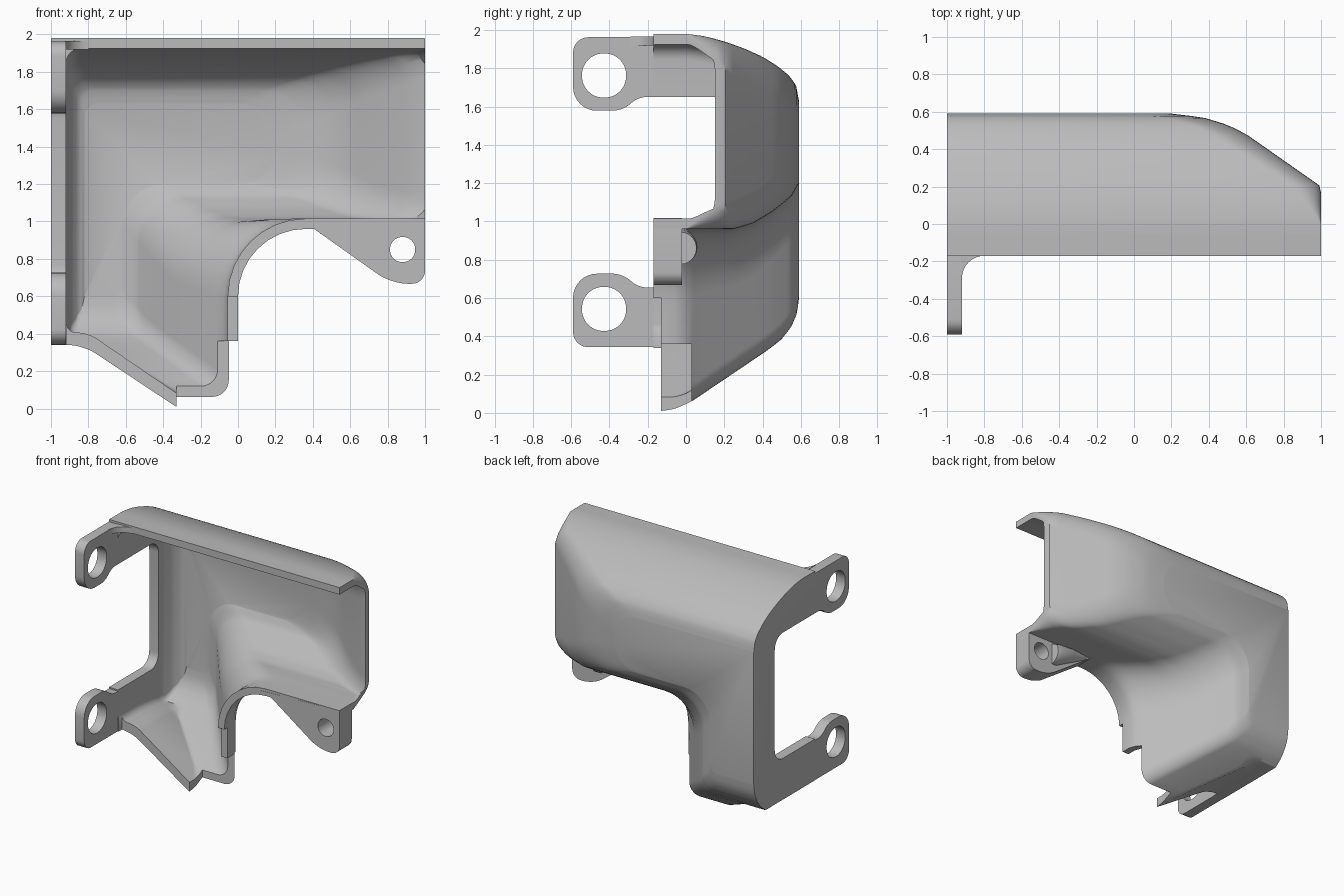
import bpy, bmesh, math
from mathutils import Vector

if "Cube" in bpy.data.objects:
    bpy.data.objects.remove(bpy.data.objects["Cube"], do_unlink=True)

mat = bpy.data.materials.new("plain_grey")
mat.use_nodes = True
mat.diffuse_color = (0.5, 0.5, 0.5, 1)
mat.node_tree.nodes["Principled BSDF"].inputs["Base Color"].default_value = (0.5, 0.5, 0.5, 1)


def interp(table, v):
    """Piecewise linear lookup."""
    if v <= table[0][0]:
        return table[0][1]
    for (a, p), (b, q) in zip(table, table[1:]):
        if v <= b:
            return p + (q - p) * (v - a) / (b - a)
    return table[-1][1]


def rounded(corners, seg=8):
    """Polygon from (u, v, radius) corners, each turned into seg + 1 points."""
    pts = [Vector(c[:2]) for c in corners]
    out = []
    for i, c in enumerate(pts):
        to_a, to_b = pts[i - 1] - c, pts[(i + 1) % len(pts)] - c
        r = min(max(corners[i][2], 0.003), 0.48 * to_a.length, 0.48 * to_b.length)
        a, b = to_a.normalized() * r, to_b.normalized() * r
        for k in range(seg + 1):
            t = k / seg
            s = 1 - t
            out.append(c + a * (s**3 + 3 * s * s * t * 0.45) + b * (t**3 + 3 * s * t * t * 0.45))
    return out


def loft(name, rings):
    """Closed solid through rings with equal point counts."""
    bm = bmesh.new()
    rows = [[bm.verts.new(p) for p in ring] for ring in rings]
    n = len(rows[0])
    for lo, hi in zip(rows, rows[1:]):
        for i in range(n):
            j = (i + 1) % n
            bm.faces.new((lo[i], lo[j], hi[j], hi[i]))
    bm.faces.new(rows[0])
    bm.faces.new(rows[-1])
    bmesh.ops.recalc_face_normals(bm, faces=bm.faces)
    me = bpy.data.meshes.new(name)
    bm.to_mesh(me)
    bm.free()
    me.materials.append(mat)
    ob = bpy.data.objects.new(name, me)
    bpy.context.scene.collection.objects.link(ob)
    return ob


def prism(name, corners, axis, lo, hi, seg=8):
    """Rounded outline pushed along x (outline in y, z), y (x, z) or z (x, y)."""
    def place(p, d):
        return {"x": (d, p.x, p.y), "y": (p.x, d, p.y), "z": (p.x, p.y, d)}[axis]
    outline = rounded(corners, seg)
    return loft(name, [[place(p, d) for p in outline] for d in (lo, hi)])


def box(u0, u1, v0, v1, r=0.0):
    return [(u0, v0, r), (u1, v0, r), (u1, v1, r), (u0, v1, r)]


def cut(ob, cutter):
    mod = ob.modifiers.new("cut", "BOOLEAN")
    mod.operation, mod.solver, mod.object = "DIFFERENCE", "EXACT", cutter
    bpy.context.view_layer.objects.active = ob
    bpy.ops.object.modifier_apply(modifier=mod.name)
    bpy.data.objects.remove(cutter, do_unlink=True)


def smooth(ob):
    bpy.ops.object.select_all(action="DESELECT")
    ob.select_set(True)
    bpy.context.view_layer.objects.active = ob
    bpy.ops.object.shade_smooth_by_angle(angle=math.radians(32))


# Cover outline limits as functions of depth y
BACK, WALL = 0.59, 0.055
TOP = [(0, 1.98), (0.1, 1.967), (0.2, 1.94), (0.3, 1.905), (0.4, 1.86), (0.48, 1.81),
       (0.54, 1.76), (0.575, 1.71), (BACK, 1.63)]
END = [(0.2, 1.0), (0.48, 0.6), (0.53, 0.5), (0.57, 0.37), (BACK, 0.2)]
END_IN = [(0.17, 1.07)] + END
UNDER = [(0.25, 0.96), (0.35, 0.99), (0.45, 1.05), (0.55, 1.13), (BACK, 1.2)]
LEG_SIDE = [(-0.04, 0), (0, -0.02), (0.03, -0.05), (0.45, -0.43), (0.55, -0.53), (BACK, -0.62)]
LEG_BASE = [(-0.13, 0), (-0.06, 0.02), (0.03, 0.06), (0.43, 0.33), (0.5, 0.385),
            (0.55, 0.45), (0.58, 0.52), (BACK, 0.6)]
END_ROUND = [(0.0, 0.0), (0.2, 0.15), (BACK, 0.2)]
ARCH = [(0.0, 0.36), (BACK, 0.22)]
SIDE_IN = [(0.42, -0.92), (0.52, -0.89), (0.57, -0.855), (BACK, -0.82)]


def ring(y, inner):
    s = math.pi / 2 * min(max(y / BACK, 0), 1)
    inset = WALL * math.cos(s) if inner else 0
    side = interp(SIDE_IN, y) if inner else -1
    corner = 0.08 if inner else 0.0
    top = interp(TOP, y) - inset
    end = interp(END_IN if inner else END, y) - inset
    under = interp(UNDER, y) + inset
    leg = interp(LEG_SIDE, y) - inset
    base = interp(LEG_BASE, y)
    heel = max(base, 0.34)
    toe = max(-0.83 + (0.34 - base) * 1.51, -0.75)
    er = interp(END_ROUND, y)
    outline = rounded([(side, top, corner), (end, top, er), (end, under, er),
                       (leg, under, interp(ARCH, y) + inset), (leg, base + inset, 0.09),
                       (toe + inset * 0.5, base + inset, 0.03),
                       (-0.83 + inset * 0.5, heel + inset * 1.2, 0.08),
                       (side, heel + inset * 1.2, corner)])
    depth = y - WALL * math.sin(s) if inner else y
    return [(p.x, depth, p.y) for p in outline]


levels = [-0.13, -0.06, 0] + [BACK * math.sin(math.pi / 2 * k / 22) for k in range(1, 23)]
cover = loft("cover_shell", [ring(y, False) for y in [-0.17] + levels])
cut(cover, loft("hollow", [ring(y, True) for y in [-0.3] + levels]))

# Side opening, stepped leg front and lower notch
cut(cover, prism("side_opening", box(-0.9, 0.33, 0.665, 1.65, 0.1), "x", -1.2, -0.86))
cut(cover, prism("leg_front_cut", box(-0.915, 0.3, -0.3, 0.6), "y", -0.5, -0.13, 1))
cut(cover, prism("leg_notch", box(-0.33, 0.3, -0.3, 0.36), "y", -0.4, 0.03, 1))
smooth(cover)

# Mounting ears, the lower one mirrored in height
for name, flip in (("upper_ear", False), ("lower_ear", True)):
    def h(z):
        return 2.305 - z if flip else z
    shape = [(-0.16, 1.962, 0), (-0.59, 1.962, 0.08), (-0.59, 1.578, 0.17),
             (-0.33, 1.578, 0.12), (-0.25, 1.65, 0.09), (-0.16, 1.65, 0)]
    ear = prism(name, [(y, h(z), r) for y, z, r in shape], "x", -1, -0.92)
    zc = h(1.762)
    cut(ear, prism("ear_hole", box(-0.543, -0.313, zc - 0.115, zc + 0.115, 0.115), "x", -1.2, -0.8, 12))
    smooth(ear)

# Fillet joining the upper ear to the top lip
fillet = [(-0.925, -0.16), (-0.925, -0.29)]
fillet += [(-0.8 - 0.12 * math.cos(a), -0.29 + 0.12 * math.sin(a))
           for a in (math.pi / 2 * k / 8 for k in range(9))] + [(-0.8, -0.16)]
smooth(loft("lip_fillet", [[(x, y, z) for x, y in fillet] for z in (1.92, 1.965)]))

# Screw tab below the open end
tab = prism("screw_tab", [(0.3, 0.99, 0), (0.4, 0.965, 0), (0.82, 0.667, 0.09),
                          (1, 0.667, 0.07), (1, 1.017, 0)], "y", -0.171, -0.02)
cut(tab, prism("tab_hole", box(0.813, 0.947, 0.783, 0.917, 0.067), "y", -0.4, 0.2, 12))
smooth(tab)

# Tapered rib behind the tab
rib = []
for x, r, z in ((0.78, 0.085, 0.86), (0.74, 0.09, 0.865), (0.6, 0.06, 0.91), (0.44, 0.015, 0.95)):
    rib.append([(x, -0.03 + r * math.sin(a), z + r * math.cos(a))
                for a in (2 * math.pi * k / 24 for k in range(24))])
smooth(loft("tab_rib", rib))
